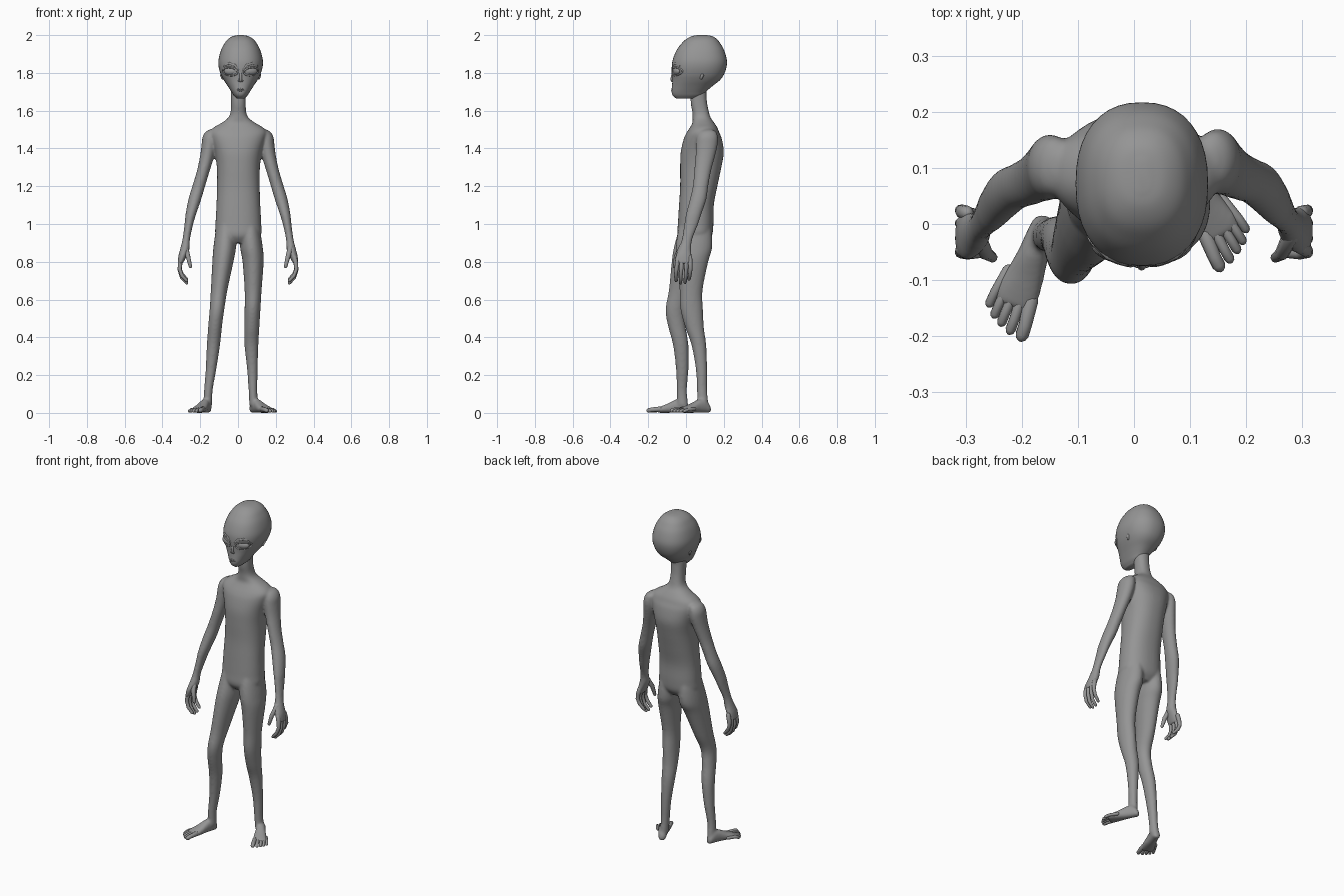
import bpy, bmesh, math
from mathutils import Vector
from mathutils.bvhtree import BVHTree

X, Y, Z = Vector((1, 0, 0)), Vector((0, 1, 0)), Vector((0, 0, 1))
skin = bpy.data.materials.new("grey skin")
skin.diffuse_color = (0.3, 0.3, 0.3, 1)


def skin_loops(bm, loops):
    """Bridge vertex loops that wind counter-clockwise along their path."""
    n = len(loops[0])
    bm.faces.new(loops[0][::-1])
    bm.faces.new(loops[-1])
    for a, b in zip(loops, loops[1:]):
        for i in range(n):
            j = (i + 1) % n
            bm.faces.new((a[i], a[j], b[j], b[i]))


def ring(bm, c, u, v, n, power=2.0):
    loop = []
    for i in range(n):
        a = 2 * math.pi * i / n
        ca, sa = math.cos(a), math.sin(a)
        loop.append(bm.verts.new(Vector(c) + u * math.copysign(abs(ca) ** (2 / power), ca)
                                 + v * math.copysign(abs(sa) ** (2 / power), sa)))
    return loop


def smooth_rings(rings, steps=4):
    """Refine a list of rings along a Catmull-Rom spline."""
    k = [Vector((*c, ru, rv)) for c, ru, rv in rings]
    k = [k[0] * 2 - k[1]] + k + [k[-1] * 2 - k[-2]]
    out = []
    for a, b, c, d in zip(k, k[1:], k[2:], k[3:]):
        for i in range(steps):
            t = i / steps
            out.append((b * 2 + (c - a) * t + (a * 2 - b * 5 + c * 4 - d) * t * t
                        + (b * 3 - a - c * 3 + d) * t ** 3) / 2)
    out.append(k[-2])
    return [(Vector(p[:3]), max(p[3], .004), max(p[4], .004)) for p in out]


def loft(bm, rings, u=X, v=Y, n=24, power=2.0, refine=True):
    """Skin parallel (super)elliptical rings given as (centre, ru, rv)."""
    if refine:
        rings = smooth_rings(rings)
    if (Vector(rings[-1][0]) - Vector(rings[0][0])).dot(u.cross(v)) < 0:
        rings = rings[::-1]
    skin_loops(bm, [ring(bm, c, u * ru, v * rv, n, power) for c, ru, rv in rings])


def ball(bm, centre, size, turn=0.0, n=16):
    u = Vector((math.cos(turn), math.sin(turn), 0))
    rows = []
    for i in range(11):
        a = math.pi * (i + .15) / 10.3 - math.pi / 2
        rows.append((Vector(centre) + Z * size[2] * math.sin(a), size[0] * math.cos(a), size[1] * math.cos(a)))
    loft(bm, rows, u, Z.cross(u), n, refine=False)


def tube(bm, pts, radii, n=10):
    """Tapered tube through points, with rounded ends."""
    pts = [Vector(p) for p in pts]
    d0, d1 = (pts[1] - pts[0]).normalized(), (pts[-1] - pts[-2]).normalized()
    r0, r1 = radii[0], radii[-1]
    rows = [(pts[0] - d0 * r0, r0 * .3, d0), (pts[0] - d0 * r0 * .65, r0 * .75, d0)]
    for i, (p, r) in enumerate(zip(pts, radii)):
        rows.append((p, r, (pts[min(i + 1, len(pts) - 1)] - pts[max(i - 1, 0)]).normalized()))
    rows += [(pts[-1] + d1 * r1 * .65, r1 * .75, d1), (pts[-1] + d1 * r1, r1 * .3, d1)]
    u, loops = d0.orthogonal(), []
    for p, r, d in rows:
        u = (u - d * u.dot(d)).normalized()
        loops.append(ring(bm, p, u * r, d.cross(u) * r, n))
    skin_loops(bm, loops)


def finish(bm, name, remesh=False):
    me = bpy.data.meshes.new(name)
    bm.to_mesh(me)
    bm.free()
    me.materials.append(skin)
    for p in me.polygons:
        p.use_smooth = True
    ob = bpy.data.objects.new(name, me)
    bpy.context.collection.objects.link(ob)
    if remesh:
        m = ob.modifiers.new("fuse", 'REMESH')
        m.mode, m.voxel_size, m.use_smooth_shade = 'VOXEL', 0.006, True
        s = ob.modifiers.new("soften", 'SMOOTH')
        s.factor, s.iterations = 0.5, 12


def slices(rows, cx):
    """Rows of (z, half width, front y, back y) to rings."""
    return [((cx, (f + b) / 2, z), w, (b - f) / 2) for z, w, f, b in rows]


# Head
HX = 0.014
bm = bmesh.new()
loft(bm, slices([
    (2.0, .012, .06, .11), (1.994, .042, .03, .14), (1.978, .068, .0, .164), (1.955, .086, -.024, .182),
    (1.92, .104, -.05, .202), (1.87, .117, -.07, .216), (1.83, .116, -.075, .214),
    (1.79, .104, -.073, .2), (1.76, .088, -.072, .178), (1.73, .068, -.074, .14),
    (1.70, .049, -.076, .105), (1.68, .036, -.07, .085), (1.664, .02, -.052, .05)], HX),
    n=40, power=2.3)
bvh = BVHTree.FromBMesh(bm)


def on_face(x, z, out=0.0):
    hit = bvh.ray_cast(Vector((x + .0007, -1, z + .0003)), Y)[0]
    return Vector((x, (hit.y if hit else -.05) - out, z))


# Nose, mouth, eyelids, brows and ears
tube(bm, [on_face(HX, 1.80, -.005), on_face(HX, 1.765, .003), on_face(HX, 1.757, .001)], [.006, .008, .006])
for dz in (-.005, .005):
    tube(bm, [on_face(HX + x, 1.71 + dz * (1 - abs(x) / .022), -.002) for x in (-.02, -.01, 0, .01, .02)],
         [.003, .0045, .0045, .0045, .003])
for s in (-1, 1):
    ball(bm, on_face(HX + s * .008, 1.758, .001), (.006, .006, .005))
    lid = []
    for i in range(25):
        a = 2 * math.pi * i / 24
        dx, dz = .038 * math.cos(a), .021 * math.sin(a)
        lid.append(on_face(HX + s * (.055 + dx), 1.808 + dz + dx * .1, -.001))
    tube(bm, lid, [.005] * 25, 8)
    tube(bm, [on_face(HX + s * x, z, -.003) for x, z in ((.012, 1.815), (.03, 1.84), (.06, 1.85), (.088, 1.838))],
         [.005, .007, .007, .004])
    tube(bm, [(HX + s * .1, .086, 1.788), (HX + s * .096, .08, 1.772)], [.009, .007])
finish(bm, "head")

# Neck and torso
bm = bmesh.new()
loft(bm, slices([
    (1.74, .036, .03, .115), (1.70, .04, .025, .108), (1.64, .039, .025, .112), (1.59, .042, .034, .122),
    (1.56, .056, .035, .132), (1.535, .09, .034, .15), (1.51, .132, .02, .166), (1.485, .15, .004, .176),
    (1.45, .144, -.012, .19), (1.38, .125, -.028, .2), (1.30, .114, -.031, .187), (1.2, .113, -.031, .166),
    (1.1, .116, -.037, .147), (1.0, .121, -.043, .145), (.94, .118, -.045, .138), (.90, .06, -.02, .11)], .002),
    n=40, power=2.3)

# Arms and palms, mirrored
ARM = [(1.502, .135, .115, .012, .02), (1.488, .14, .115, .032, .045), (1.46, .148, .113, .04, .056),
       (1.42, .152, .11, .041, .058), (1.36, .163, .102, .038, .052), (1.28, .184, .088, .034, .045),
       (1.2, .208, .077, .034, .041), (1.13, .229, .064, .034, .044), (1.05, .25, .04, .028, .041),
       (1.0, .26, .028, .023, .037), (.92, .274, .006, .02, .028), (.87, .281, -.006, .025, .034),
       (.83, .294, -.012, .022, .043), (.79, .306, -.012, .014, .042)]
for s in (-1, 1):
    loft(bm, [((s * x, y - .005 + s * .005, z), rx, ry) for z, x, y, rx, ry in ARM])

# Legs
LEFT = [(1.02, -.06, .05, .045, .075), (.95, -.064, .046, .056, .091), (.87, -.071, .034, .06, .1),
        (.8, -.08, .012, .056, .088), (.65, -.1, -.025, .044, .066), (.55, -.111, -.056, .039, .052),
        (.47, -.12, -.051, .037, .047), (.36, -.13, -.028, .035, .041), (.23, -.143, -.02, .028, .033),
        (.12, -.157, -.022, .023, .027), (.04, -.16, -.018, .023, .03)]
RIGHT = [(1.02, .06, .05, .045, .075), (.95, .064, .046, .056, .091), (.87, .072, .042, .06, .096),
         (.8, .08, .035, .056, .083), (.65, .08, .027, .045, .061), (.55, .077, .03, .042, .06),
         (.45, .073, .046, .04, .049), (.36, .071, .068, .037, .039), (.23, .076, .082, .028, .03),
         (.12, .079, .085, .023, .027), (.04, .083, .09, .023, .03)]
for rows in (LEFT, RIGHT):
    loft(bm, [((x, y, z), rx, ry) for z, x, y, rx, ry in rows])

# Feet
SOLE = [(0, 0, .012, .03), (.012, 0, .022, .05), (.04, -.001, .025, .078), (.075, -.002, .028, .07),
        (.115, -.002, .035, .05), (.15, -.001, .04, .036), (.175, -.001, .037, .026)]
FEET = ((Vector((-.155, .014, 0)), Vector((-.36, -.93, 0)), Vector((-.93, .36, 0))),
        (Vector((.072, .128, 0)), Vector((.51, -.86, 0)), Vector((.86, .51, 0))))
for heel, f, s in FEET:
    loft(bm, [(heel + f * a + s * b + Z * (h / 2), w, h / 2) for a, b, w, h in SOLE],
         s, Z, power=2.3, refine=False)
finish(bm, "body", remesh=True)

# Five toes on each foot
TOES = [(.226, -.034, .012), (.222, -.012, .0092), (.214, .007, .0088), (.205, .023, .0085), (.19, .038, .0085)]
bm = bmesh.new()
for heel, f, s in FEET:
    for tip, side, r in TOES:
        tube(bm, [heel + f * (tip - .075) + s * side * .8 + Z * .02,
                  heel + f * (tip - .03) + s * side + Z * .017,
                  heel + f * (tip - r) + s * side * 1.03 + Z * (r + .001)], [r * 1.15, r, r])
finish(bm, "toes")

# Four fingers and a thumb on each hand
bm = bmesh.new()
for s in (-1, 1):
    for y, drop in ((-.046, .012), (-.023, .0), (.001, .003), (.022, .02)):
        tube(bm, [(s * .298, y * .9, .825), (s * .306, y, .795), (s * .309, y * 1.1, .755 + drop / 2),
                  (s * .297, y * 1.1 - .003, .715 + drop), (s * .272, y - .006, .688 + drop)],
             [.013, .0125, .0105, .0098, .0085])
    tube(bm, [(s * .28, -.02, .88), (s * .264, -.052, .825), (s * .252, -.06, .775)], [.016, .0125, .009])
finish(bm, "fingers")

# Eyes
for s, name in ((-1, "right_eye"), (1, "left_eye")):
    bm = bmesh.new()
    ball(bm, on_face(HX + s * .055, 1.809, -.01), (.036, .015, .02), s * .38, 24)
    finish(bm, name)
